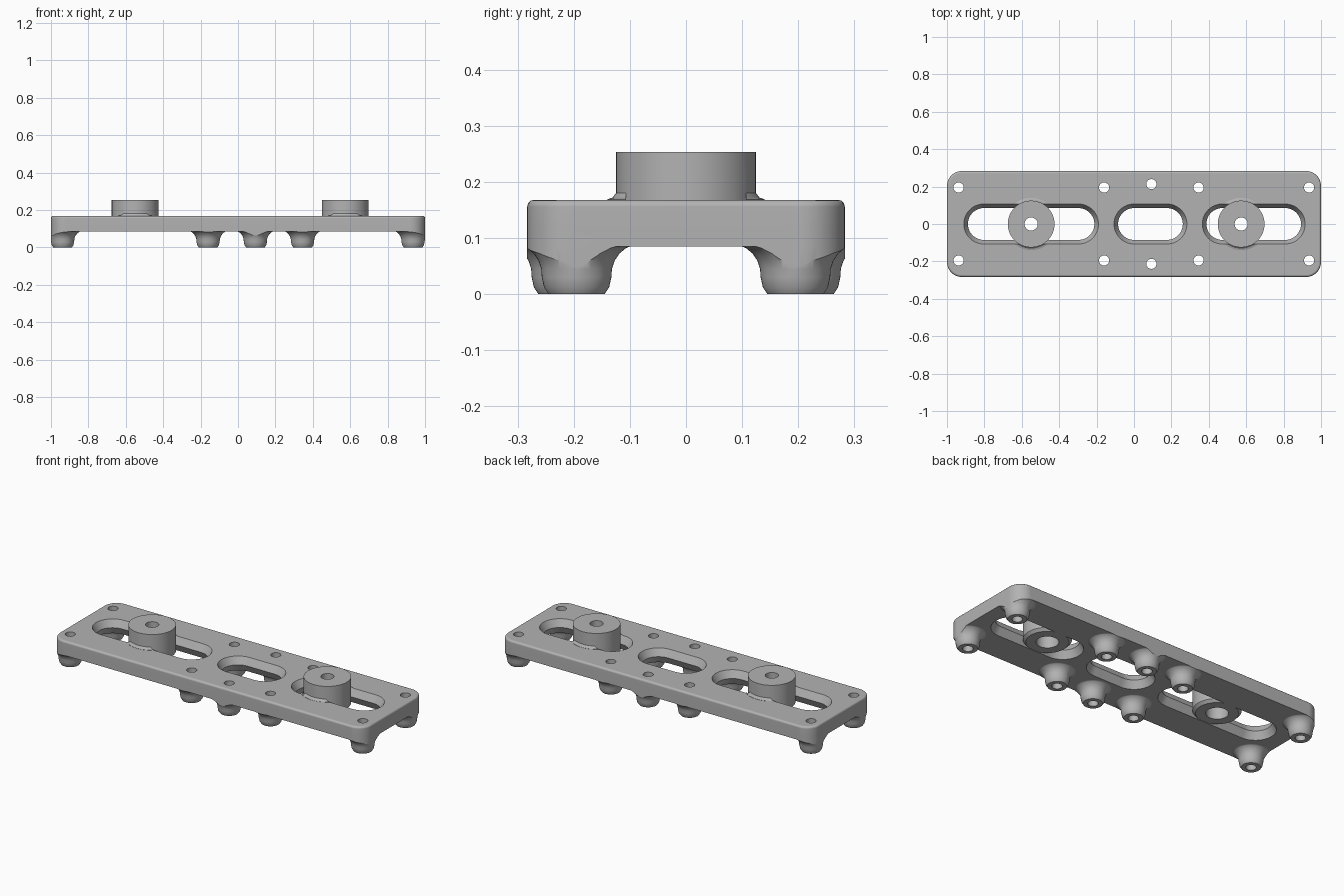
import bpy, bmesh
from math import cos, sin, pi, radians

cube = bpy.data.objects.get("Cube")
if cube:
    bpy.data.objects.remove(cube, do_unlink=True)

GREY = (0.45, 0.45, 0.45, 1)
mat = bpy.data.materials.new("plain grey")
mat.use_nodes = True
mat.diffuse_color = GREY
mat.node_tree.nodes["Principled BSDF"].inputs["Base Color"].default_value = GREY


def outline(cx, cy, hx, hy, r, n=12):
    """Rounded rectangle; a slot or circle when r reaches the half sizes."""
    pts = []
    for k, (sx, sy) in enumerate([(1, 1), (-1, 1), (-1, -1), (1, -1)]):
        for i in range(n + 1):
            a = (k + i / n) * pi / 2
            pts.append((cx + sx * (hx - r) + r * cos(a), cy + sy * (hy - r) + r * sin(a)))
    return pts


def solid(name, shapes, sections):
    """Loft each (cx, cy, hx, hy, r) outline through (offset, z) sections."""
    bm = bmesh.new()
    for cx, cy, hx, hy, r in shapes:
        rings = [[bm.verts.new((x, y, z)) for x, y in outline(cx, cy, hx + o, hy + o, r + o)]
                 for o, z in sections]
        count = len(rings[0])
        for low, high in zip(rings, rings[1:]):
            for i in range(count):
                j = (i + 1) % count
                bm.faces.new((low[i], low[j], high[j], high[i]))
        bm.faces.new(rings[0][::-1])
        bm.faces.new(rings[-1])
    bmesh.ops.remove_doubles(bm, verts=bm.verts, dist=1e-5)
    bmesh.ops.recalc_face_normals(bm, faces=bm.faces)
    mesh = bpy.data.meshes.new(name)
    bm.to_mesh(mesh)
    bm.free()
    mesh.materials.append(mat)
    ob = bpy.data.objects.new(name, mesh)
    bpy.context.collection.objects.link(ob)
    return ob


def circles(centres, r):
    return [(x, y, r, r, r) for x, y in centres]


def combine(ob, other, operation):
    """Apply a boolean and discard the helper."""
    mod = ob.modifiers.new("cut", 'BOOLEAN')
    mod.operation, mod.solver, mod.object = operation, 'EXACT', other
    other.hide_render = True
    graph = bpy.context.evaluated_depsgraph_get()
    mesh = bpy.data.meshes.new_from_object(ob.evaluated_get(graph))
    ob.modifiers.clear()
    ob.data = mesh
    bpy.data.objects.remove(other, do_unlink=True)


BOTTOM, TOP = 0.085, 0.168
PLATE = [(0, 0, 1, 0.283, 0.08)]
feet_at = [(x, s * y) for s in (-1, 1)
           for x, y in [(-0.938, 0.195), (-0.16, 0.195), (0.093, 0.213),
                        (0.345, 0.195), (0.936, 0.195)]]
bosses_at = [(-0.55, 0), (0.573, 0)]

# Plate with a softened top edge
plate = solid("mounting_plate", PLATE,
              [(0, BOTTOM), (0, 0.156), (-0.0015, 0.162), (-0.006, 0.1665), (-0.012, TOP)])

# Rounded feet flaring into the plate, trimmed to its outline
feet = solid("feet", circles(feet_at, 0.05),
             [(0, 0), (0.008, 0.012), (0.012, 0.03), (0.013, 0.045), (0.018, 0.06),
              (0.027, 0.073), (0.038, 0.082), (0.05, 0.087), (0.05, 0.12)])
combine(feet, solid("trim", PLATE, [(0, -0.1), (0, 0.3)]), 'INTERSECT')
combine(plate, feet, 'UNION')

# Small fillets where the bosses meet the plate
collars = solid("collars", circles(bosses_at, 0.12),
                [(0.02, 0.15), (0.02, TOP + 0.001), (0.011, 0.172), (0.005, 0.18)])
combine(plate, collars, 'UNION')

# Three slots, narrowest at mid thickness
slots = solid("slots",
              [((a + b) / 2, 0, (b - a) / 2, 0.107, 0.107)
               for a, b in [(-0.91, -0.19), (-0.107, 0.283), (0.365, 0.915)]],
              [(0, -0.1), (0, BOTTOM), (-0.022, 0.127), (0, TOP), (0, 0.4)])
combine(plate, slots, 'DIFFERENCE')

# Round bosses standing in the outer slots
bosses = solid("bosses", circles(bosses_at, 0.125),
               [(-0.015, 0.087), (0, 0.102), (0, 0.253)])
combine(plate, bosses, 'UNION')

# Screw holes through feet and bosses, with wider recesses under the bosses
for centres, r, top in [(feet_at, 0.027, 0.4), (bosses_at, 0.035, 0.4), (bosses_at, 0.058, 0.16)]:
    combine(plate, solid("holes", circles(centres, r), [(0, -0.1), (0, top)]), 'DIFFERENCE')

# Smooth shading with sharp edges kept
bpy.ops.object.select_all(action='DESELECT')
plate.select_set(True)
bpy.context.view_layer.objects.active = plate
bpy.ops.object.shade_smooth_by_angle(angle=radians(32))
plate.modifiers.new("even_normals", 'WEIGHTED_NORMAL').keep_sharp = True
